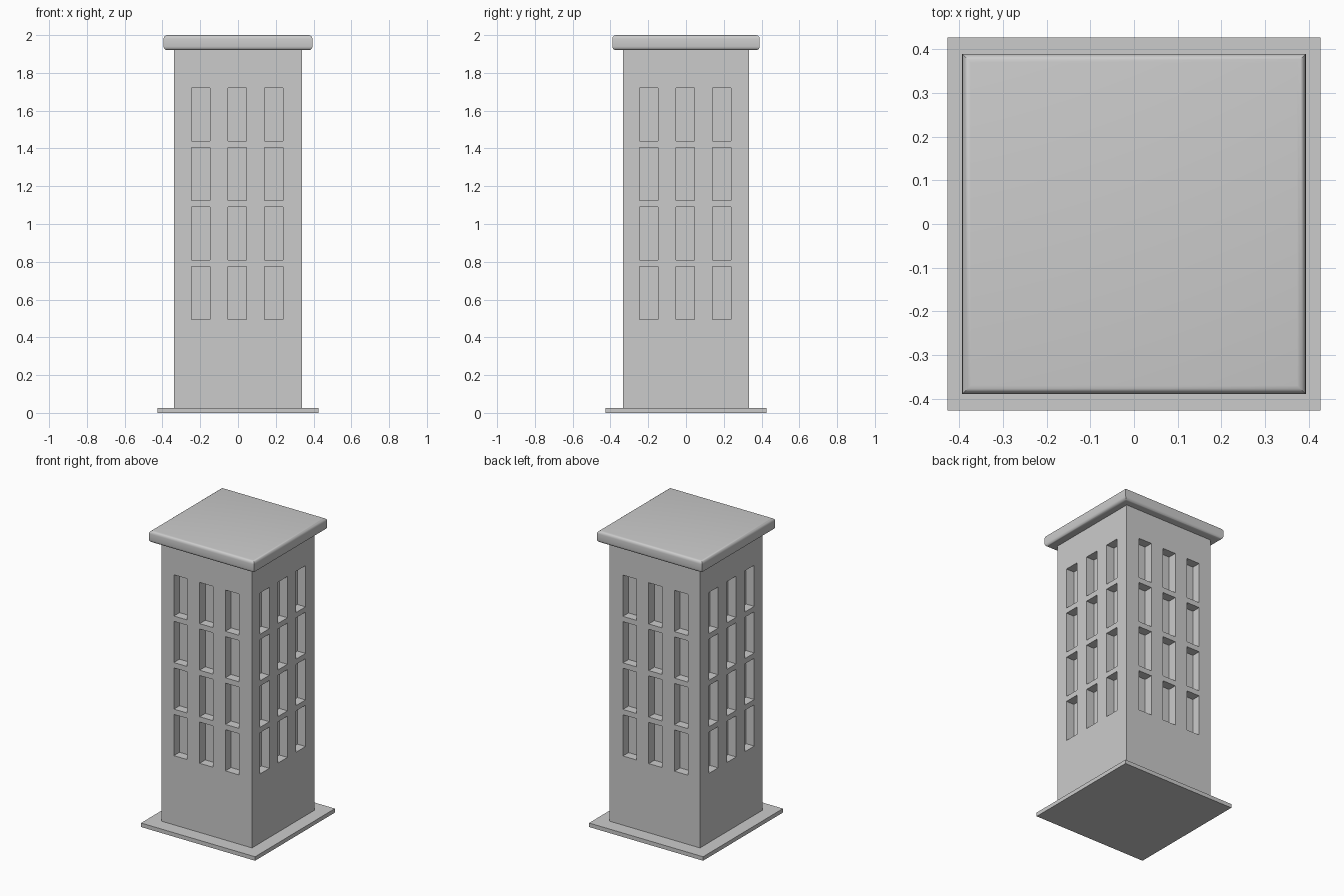
import bpy, bmesh
from mathutils import Matrix, Vector

if "Cube" in bpy.data.objects:
    bpy.data.objects.remove(bpy.data.objects["Cube"])


def add_box(bm, lo, hi):
    lo, hi = Vector(lo), Vector(hi)
    m = Matrix.Translation((lo + hi) / 2) @ Matrix.Diagonal((hi - lo).to_4d())
    m[3][3] = 1
    bmesh.ops.create_cube(bm, size=1, matrix=m)


def finish(bm, name):
    mesh = bpy.data.meshes.new(name)
    bm.to_mesh(mesh)
    bm.free()
    ob = bpy.data.objects.new(name, mesh)
    bpy.context.collection.objects.link(ob)
    return ob


HX, HY = 0.338, 0.333          # body half widths
DEPTH = 0.06                   # window recess
BASE_TOP, ROOF_LOW = 0.027, 1.92

# base slab
bm = bmesh.new()
add_box(bm, (-0.427, -0.427, 0), (0.427, 0.427, BASE_TOP))
finish(bm, "base_slab")

# tower body
bm = bmesh.new()
add_box(bm, (-HX, -HY, BASE_TOP), (HX, HY, ROOF_LOW))
body = finish(bm, "tower_body")

# window cutters: 3 columns x 4 rows on all four sides
bm = bmesh.new()
for row in range(4):
    z0 = 0.495 + row * 0.315
    z1 = z0 + 0.279
    for col in (-1, 0, 1):
        c = -0.004 + col * 0.193
        a, b = c - 0.05, c + 0.05
        add_box(bm, (a, -HY - 0.05, z0), (b, -HY + DEPTH, z1))
        add_box(bm, (a, HY - DEPTH, z0), (b, HY + 0.05, z1))
        add_box(bm, (-HX - 0.05, a, z0), (-HX + DEPTH, b, z1))
        add_box(bm, (HX - DEPTH, a, z0), (HX + 0.05, b, z1))
cutter = finish(bm, "window_cutter")
cutter.hide_render = True

cut = body.modifiers.new("windows", 'BOOLEAN')
cut.operation = 'DIFFERENCE'
cut.solver = 'EXACT'
cut.object = cutter
bpy.context.view_layer.objects.active = body
body.select_set(True)
bpy.ops.object.modifier_apply(modifier=cut.name)
bpy.data.objects.remove(cutter)
body.select_set(False)

# roof slab with rounded top and bottom rims, sharp vertical corners
bm = bmesh.new()
add_box(bm, (-0.394, -0.39, ROOF_LOW), (0.394, 0.39, 2.0))
rims = [e for e in bm.edges if abs(e.verts[0].co.z - e.verts[1].co.z) < 1e-4]
bmesh.ops.bevel(bm, geom=rims, offset=0.02, segments=4, profile=0.5, affect='EDGES')
roof = finish(bm, "roof_slab")
bpy.context.view_layer.objects.active = roof
roof.select_set(True)
bpy.ops.object.shade_smooth_by_angle()
